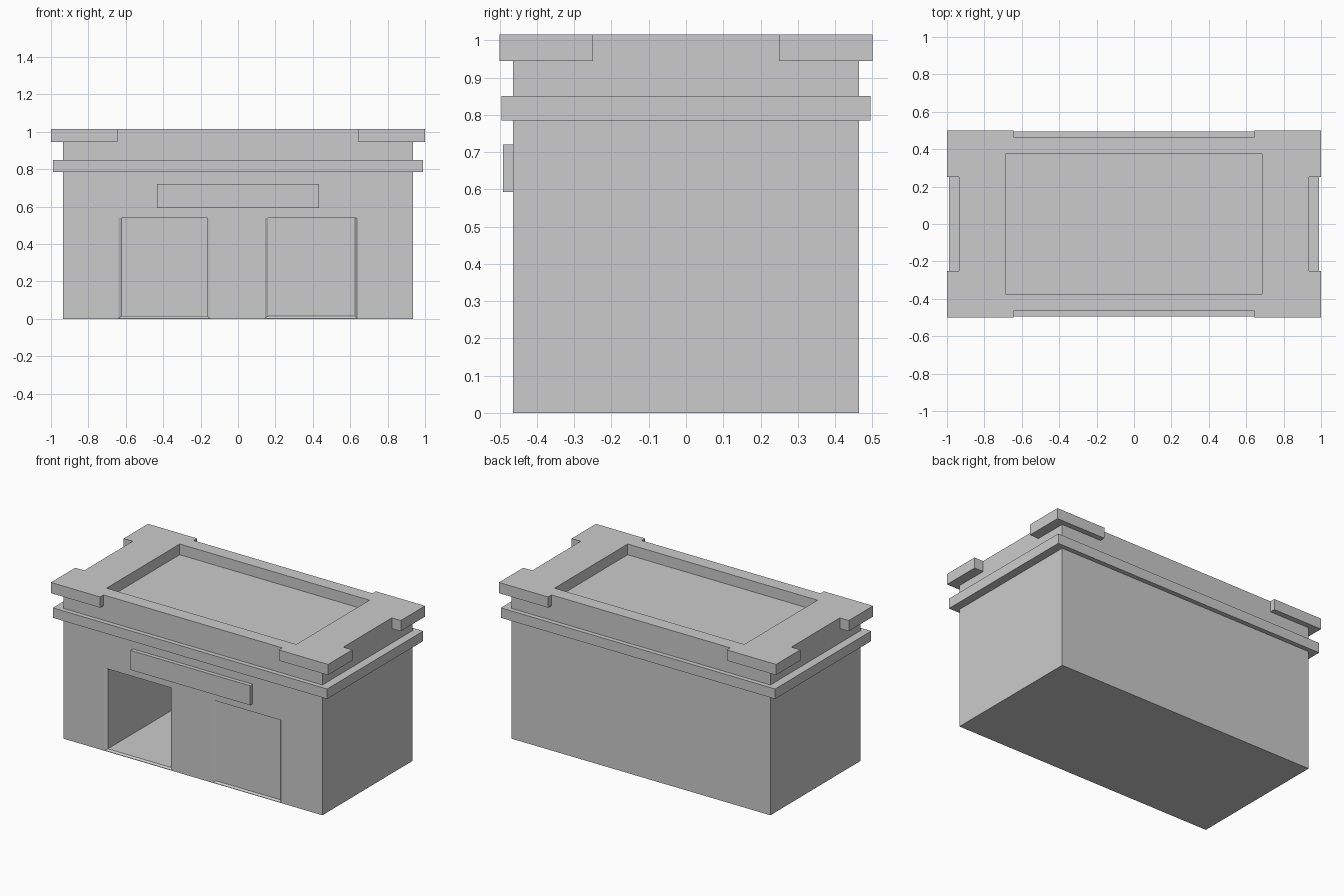
import bpy, bmesh

if "Cube" in bpy.data.objects:
    bpy.data.objects.remove(bpy.data.objects["Cube"])


def make_object(name, bm):
    bmesh.ops.recalc_face_normals(bm, faces=bm.faces)
    mesh = bpy.data.meshes.new(name)
    bm.to_mesh(mesh)
    bm.free()
    obj = bpy.data.objects.new(name, mesh)
    bpy.context.collection.objects.link(obj)
    return obj


def box(name, x0, x1, y0, y1, z0, z1):
    """Axis-aligned box from its limits."""
    return loft(name, [(y0, x0, x1, z0, z1), (y1, x0, x1, z0, z1)])


def loft(name, sections):
    """Closed solid through rectangles (y, x0, x1, z0, z1) stacked along y."""
    bm = bmesh.new()
    rings = [[bm.verts.new((x, y, z)) for x, z in
              ((x0, z0), (x1, z0), (x1, z1), (x0, z1))]
             for y, x0, x1, z0, z1 in sections]
    for a, b in zip(rings, rings[1:]):
        for i in range(4):
            j = (i + 1) % 4
            bm.faces.new((a[i], a[j], b[j], b[i]))
    bm.faces.new(rings[0])
    bm.faces.new(rings[-1])
    return make_object(name, bm)


def prism(name, outline, z0, z1):
    """Extrude a flat outline upward."""
    bm = bmesh.new()
    face = bm.faces.new([bm.verts.new((x, y, z0)) for x, y in outline])
    res = bmesh.ops.extrude_face_region(bm, geom=[face])
    top = [v for v in res["geom"] if isinstance(v, bmesh.types.BMVert)]
    bmesh.ops.translate(bm, verts=top, vec=(0, 0, z1 - z0))
    return make_object(name, bm)


def cut(target, cutter):
    mod = target.modifiers.new("cut", 'BOOLEAN')
    mod.operation = 'DIFFERENCE'
    mod.solver = 'EXACT'
    mod.object = cutter
    cutter.hide_render = True
    cutter.hide_set(True)


FRONT = -0.465
ROOF, TOP = 0.945, 1.015

# Main building block
body = box("building_body", -0.935, 0.935, FRONT, 0.465, 0, ROOF)

# Door openings with slightly splayed jambs: left is open, right is shut
for name, outer, inner, back in (
        ("left_door_cutter", (-0.64, -0.15), (-0.62, -0.165), 0.40),
        ("right_door_cutter", (0.145, 0.635), (0.16, 0.625), None)):
    sections = [(FRONT - 0.05, *outer, 0.003, 0.54),
                (FRONT, *outer, 0.003, 0.54),
                (FRONT + 0.01, *inner, 0.014, 0.54)]
    if back is not None:
        sections.append((back, *inner, 0.014, 0.54))
    cut(body, loft(name, sections))

# Ledge band round the walls
box("ledge_band", -0.99, 0.99, -0.495, 0.495, 0.785, 0.85)

# Parapet with four projecting corners and a sunken roof
quarter = [(0.935, 0), (0.935, 0.25), (1, 0.25), (1, 0.5),
           (0.645, 0.5), (0.645, 0.465)]
quarter = quarter[1:]
outline = (quarter
           + [(-x, y) for x, y in reversed(quarter)]
           + [(-x, -y) for x, y in quarter]
           + [(x, -y) for x, y in reversed(quarter)])
parapet = prism("parapet", outline, ROOF, TOP)
cut(parapet, box("roof_recess_cutter", -0.685, 0.685, -0.377, 0.377,
                 ROOF - 0.05, TOP + 0.05))

# Blank sign board over the doors
box("sign_board", -0.432, 0.432, -0.491, FRONT, 0.593, 0.72)
